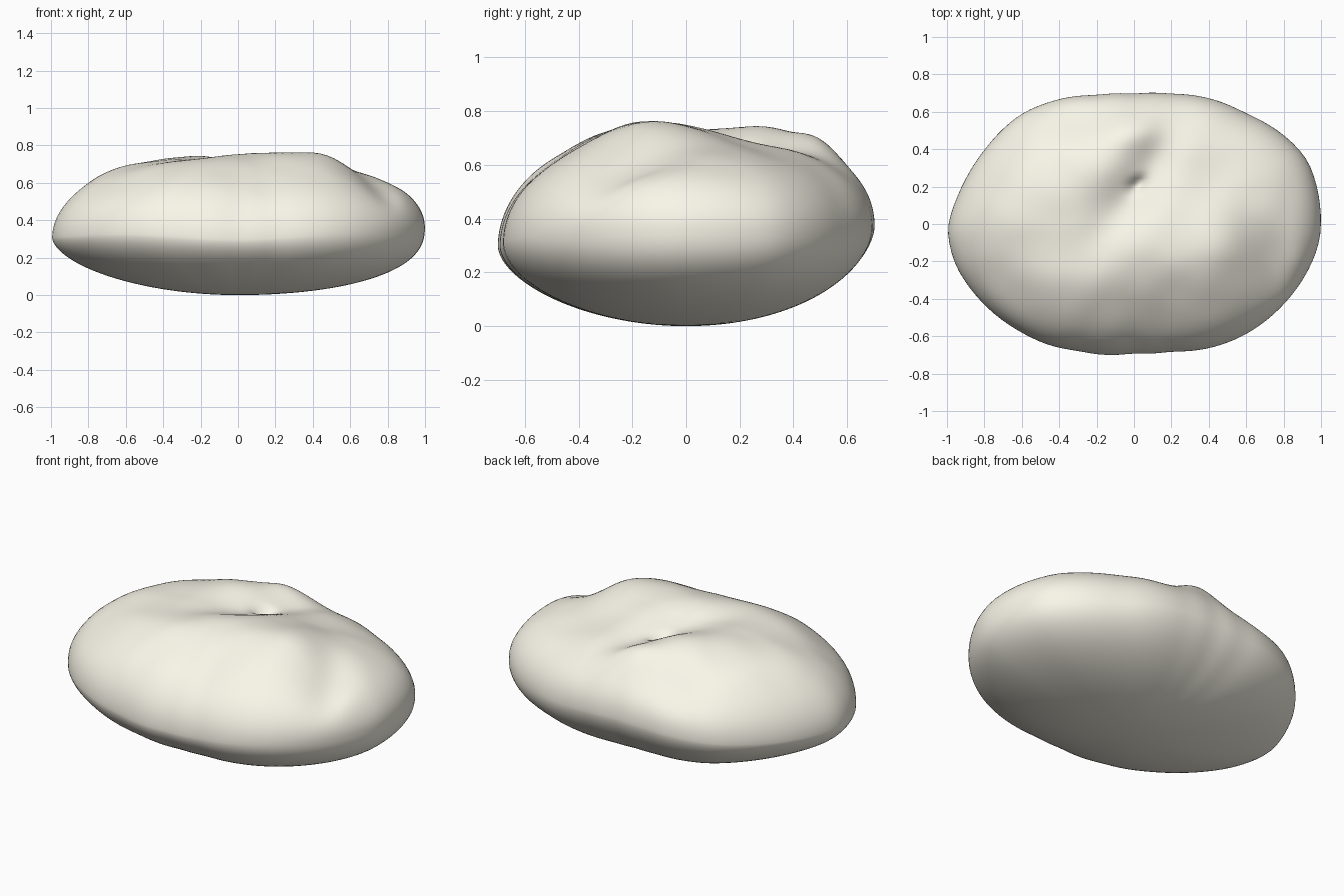
import bpy, bmesh
from math import sin, cos, pi, exp, atan2, hypot, radians
from mathutils import noise, Vector

if "Cube" in bpy.data.objects:
    bpy.data.objects.remove(bpy.data.objects["Cube"])

# Plan outline of the stone, counter-clockwise
OUTLINE = [(1, 0), (.985, .17), (.93, .34), (.82, .46), (.6, .59), (.2, .695), (0, .695),
           (-.2, .688), (-.5, .635), (-.6, .59), (-.8, .395), (-.92, .2), (-1, -.03),
           (-.955, -.22), (-.83, -.4), (-.6, -.58), (-.46, -.645), (-.3, -.677), (0, -.69),
           (.2, -.68), (.6, -.588), (.8, -.43), (.93, -.25), (.99, -.1)]

# Lumps and hollows: x, y, long-axis angle, long width, short width, height
LUMPS = [(.2, -.16, 12, .38, .16, .045),
         (-.3, .26, 40, .26, .15, .03),
         (.04, .25, 58, .28, .09, -.07),
         (.02, .21, 30, .04, .025, -.045),
         (-.02, .5, 0, .12, .08, .045),
         (-.32, .6, 0, .22, .11, -.065),
         (-.68, .1, 70, .2, .11, .03),
         (.45, -.12, 70, .16, .1, .02),
         (.4, .22, 45, .2, .14, -.03),
         (.76, -.22, -62, .24, .09, -.065),
         (.91, -.25, -65, .08, .05, .03),
         (.83, .12, 80, .12, .07, -.015),
         (.15, -.48, 80, .15, .09, -.015),
         (-.68, -.38, -45, .16, .09, -.02)]

POLAR = sorted((atan2(y, x) % (2 * pi), hypot(x, y)) for x, y in OUTLINE)


def raw_radius(a):
    a %= 2 * pi
    ring = [(POLAR[-1][0] - 2 * pi, POLAR[-1][1])] + POLAR + [(POLAR[0][0] + 2 * pi, POLAR[0][1])]
    for (a0, r0), (a1, r1) in zip(ring, ring[1:]):
        if a0 <= a <= a1:
            return r0 + (r1 - r0) * (a - a0) / (a1 - a0)


def radius(a):
    return sum(raw_radius(a + d) for d in (-.05, 0, .05)) / 3


def lumps(x, y):
    total = 0
    for cx, cy, deg, lw, sw, h in LUMPS:
        c, s = cos(radians(deg)), sin(radians(deg))
        u, v = (x - cx) * c + (y - cy) * s, (y - cy) * c - (x - cx) * s
        total += h * exp(-.5 * ((u / lw) ** 2 + (v / sw) ** 2))
    return total


def point(a, r, top):
    x, y = r * radius(a) * cos(a), r * radius(a) * sin(a)
    rim = .335 + (.028 * cos(a) ** 5 + .04 * sin(a) ** 5) * r
    if top:
        # fuller shoulders everywhere but the right
        p = 2.65 - .3 * cos(a)
        z = rim + .395 * max(0, 1 - r ** p) ** .5
        fade = 1 - r ** 8
        z += fade * (lumps(x, y) + .008 * noise.noise(Vector((x * 5, y * 5, 2))))
    else:
        q = .58 - .18 * max(0, cos(a)) ** 2
        z = rim * (1 - max(0, 1 - r * r) ** q)
    return Vector((x, y, z))


# Stone: rings from the underside pole, over the rim, to the top pole
SEG, N = 120, 44
bm = bmesh.new()
rings = []
for i in range(1, 2 * N):
    phi = pi / 2 * i / N
    rings.append([bm.verts.new(point(2 * pi * j / SEG, min(1, sin(phi)), i > N)) for j in range(SEG)])
bottom, top = bm.verts.new(point(0, 0, False)), bm.verts.new(point(0, 0, True))
for lo, hi in zip(rings, rings[1:]):
    for j in range(SEG):
        k = (j + 1) % SEG
        bm.faces.new((lo[j], lo[k], hi[k], hi[j]))
for j in range(SEG):
    k = (j + 1) % SEG
    bm.faces.new((bottom, rings[0][k], rings[0][j]))
    bm.faces.new((top, rings[-1][j], rings[-1][k]))
bmesh.ops.recalc_face_normals(bm, faces=bm.faces)
for f in bm.faces:
    f.smooth = True
me = bpy.data.meshes.new("stone")
bm.to_mesh(me)
bm.free()
stone = bpy.data.objects.new("stone", me)
bpy.context.collection.objects.link(stone)

# Cream stone colour
mat = bpy.data.materials.new("cream")
mat.diffuse_color = (.95, .925, .815, 1)
mat.use_nodes = True
mat.node_tree.nodes["Principled BSDF"].inputs["Base Color"].default_value = mat.diffuse_color
me.materials.append(mat)
